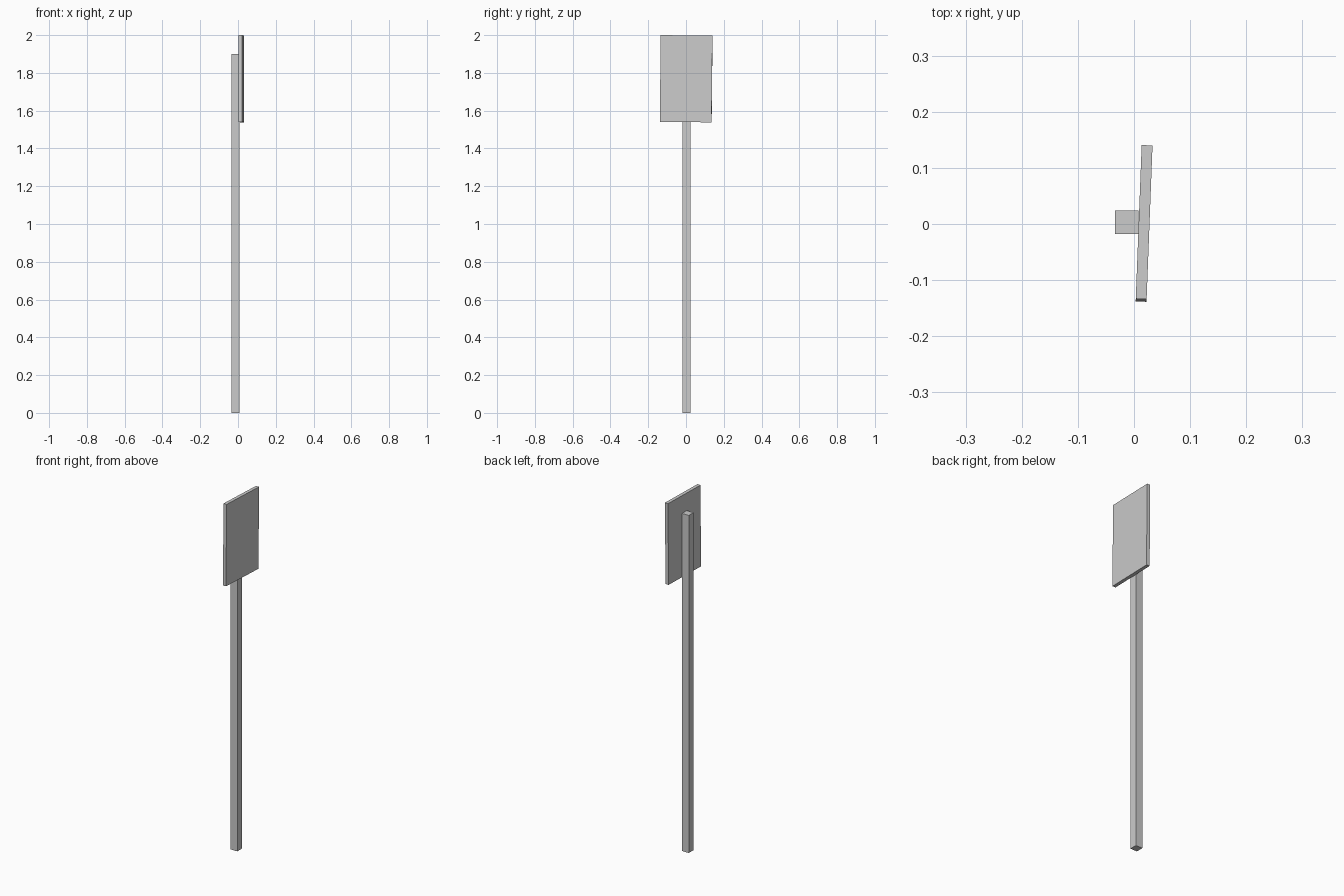
import bpy
from math import radians

if "Cube" in bpy.data.objects:
    bpy.data.objects.remove(bpy.data.objects["Cube"])


def box(name, size, centre, rot=(0, 0, 0)):
    bpy.ops.mesh.primitive_cube_add(size=1, location=centre, rotation=rot)
    ob = bpy.context.object
    ob.name = name
    ob.scale = size
    return ob


# square upright post
box("post", (0.042, 0.042, 1.899), (-0.013, 0.003, 0.9495))

# sign board fixed to the post, slightly crooked
box("sign_board", (0.0193, 0.274, 0.459), (0.018, 0.001, 1.769),
    (radians(-0.6), 0, radians(-2.2)))
